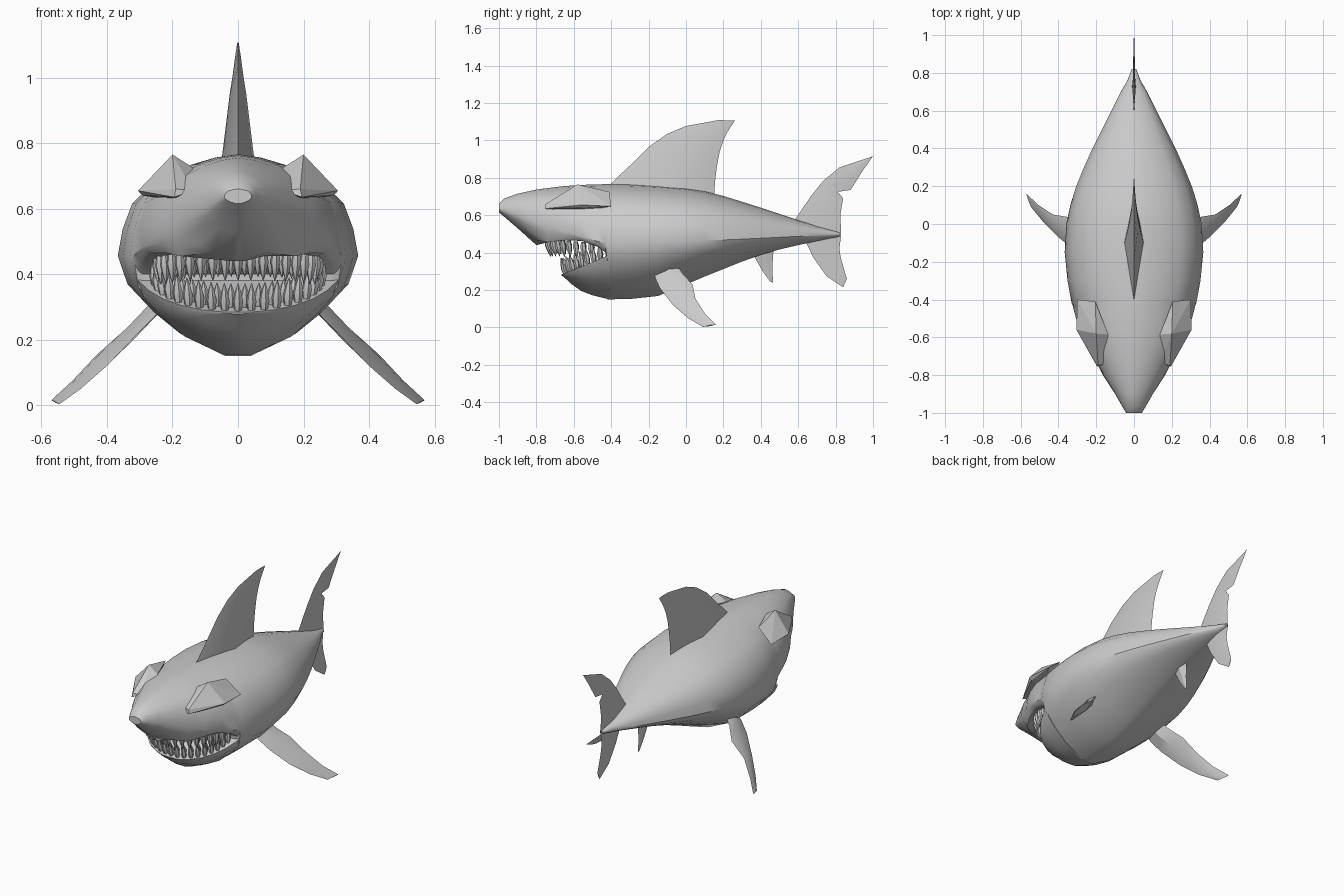
import bpy, bmesh, math
from mathutils import Vector

if "Cube" in bpy.data.objects:
    bpy.data.objects.remove(bpy.data.objects["Cube"])


def finish(name, bm, smooth=35):
    bmesh.ops.remove_doubles(bm, verts=bm.verts, dist=0.0005)
    bmesh.ops.recalc_face_normals(bm, faces=bm.faces)
    me = bpy.data.meshes.new(name)
    bm.to_mesh(me)
    bm.free()
    ob = bpy.data.objects.new(name, me)
    bpy.context.collection.objects.link(ob)
    if smooth:
        bpy.ops.object.select_all(action='DESELECT')
        ob.select_set(True)
        bpy.context.view_layer.objects.active = ob
        bpy.ops.object.shade_smooth_by_angle(angle=math.radians(smooth))
    return ob


def loft(bm, rings):
    rows = [[bm.verts.new(p) for p in r] for r in rings]
    n = len(rows[0])
    for a, b in zip(rows, rows[1:]):
        for i in range(n):
            j = (i + 1) % n
            bm.faces.new((a[i], a[j], b[j], b[i]))
    bm.faces.new(rows[0])
    bm.faces.new(rows[-1])


def mirrored_ring(half, y):
    # half runs from the top centre to the bottom centre
    pts = half + [(-x, z) for x, z in half[-2:0:-1]]
    return [(x, y, z) for x, z in pts]


# Body and upper head: stations are y, half width, top, ridge, bottom
UPPER = [(0, 1), (.2, .97), (.41, .9), (.68, .76), (.88, .53), (.96, .27), (1, 0)]
ROUND = [(.92, -.3), (.72, -.57), (.5, -.78), (.12, -1), (0, -1)]
FLAT = [(.97, -.4), (.94, -.75), (.9, -1), (.4, -1), (0, -1)]
stations = [
    (-1.0, .042, .66, .635, .615, ROUND), (-.97, .06, .69, .625, .59, ROUND),
    (-.9, .1, .715, .6, .53, ROUND), (-.8, .165, .737, .56, .44, ROUND),
    (-.74, .195, .745, .54, .455, FLAT), (-.66, .245, .755, .515, .465, FLAT),
    (-.56, .29, .762, .485, .463, FLAT), (-.47, .315, .765, .46, .43, FLAT),
    (-.43, .325, .766, .45, .40, FLAT), (-.42, .33, .766, .45, .15, ROUND),
    (-.3, .352, .765, .452, .152, ROUND), (-.15, .367, .758, .456, .168, ROUND),
    (0, .358, .745, .46, .23, ROUND), (.1, .337, .728, .464, .272, ROUND),
    (.2, .306, .703, .468, .312, ROUND), (.3, .265, .672, .472, .352, ROUND),
    (.4, .22, .64, .477, .388, ROUND), (.5, .17, .607, .482, .417, ROUND),
    (.6, .12, .573, .487, .44, ROUND), (.7, .07, .541, .492, .462, ROUND),
    (.76, .035, .525, .495, .473, ROUND), (.82, .012, .507, .497, .486, ROUND)]
rings = []
for y, w, top, ridge, bot, low in stations:
    half = [(a * w, ridge + b * (top - ridge)) for a, b in UPPER]
    half += [(a * w, ridge + b * (ridge - bot)) for a, b in low]
    rings.append(mirrored_ring(half, y))
bm = bmesh.new()
loft(bm, rings)
finish("body", bm)

# Lower jaw: y, half width, rim, bottom
JAW = [(0, 0), (.5, 0), (.92, 0), (1, 0), (.92, -.25), (.74, -.5), (.52, -.75), (.12, -1), (0, -1)]
rings = []
for y, w, rim, bot in [(-.41, .313, .388, .15), (-.5, .272, .35, .172), (-.56, .23, .325, .195),
                       (-.61, .175, .305, .23), (-.645, .11, .291, .262), (-.665, .05, .285, .278)]:
    rings.append(mirrored_ring([(a * w, rim + b * (rim - bot)) for a, b in JAW], y))
bm = bmesh.new()
loft(bm, rings)
finish("lower_jaw", bm)


# Fins: each section is leading point, trailing point, half thickness
def fin(name, sections, normal, mirror=False):
    bm = bmesh.new()
    for s in ((1, -1) if mirror else (1,)):
        flip = Vector((s, 1, 1))
        rings = []
        for lead, trail, t in sections:
            a, b, n = Vector(lead), Vector(trail), Vector(normal) * t
            m = a.lerp(b, .55)
            rings.append([p * flip for p in (a, m + n, b, m - n)])
        loft(bm, rings)
    return finish(name, bm, 30)


def flat_fin(name, rows):
    return fin(name, [((0, a, b), (0, c, d), t) for a, b, c, d, t in rows], (1, 0, 0))


flat_fin("dorsal_fin", [
    (-.43, .74, .15, .69, .055), (-.37, .80, .155, .78, .045), (-.3, .865, .165, .86, .036),
    (-.2, .965, .18, .94, .025), (-.1, 1.035, .2, 1.0, .015), (0, 1.077, .225, 1.05, .009),
    (.17, 1.108, .262, 1.107, .002)])
flat_fin("tail_fin", [
    (.84, .215, .86, .26, .002), (.75, .275, .828, .37, .005), (.68, .375, .82, .42, .007),
    (.62, .5, .83, .5, .01), (.585, .58, .825, .6, .009), (.67, .705, .84, .69, .006),
    (.71, .755, .812, .725, .005), (.735, .785, .88, .735, .005), (.82, .855, .94, .83, .004),
    (.99, .912, 1.0, .917, .001)])
flat_fin("anal_fin", [
    (.33, .42, .47, .43, .02), (.37, .37, .465, .38, .015), (.41, .30, .462, .32, .008),
    (.45, .245, .465, .24, .002)])
fin("pectoral_fins", [
    ((.21, -.17, .32), (.23, -.05, .34), .02), ((.26, -.165, .265), (.28, -.02, .29), .02),
    ((.315, -.14, .21), (.335, .035, .23), .02), ((.4, -.07, .12), (.43, .05, .155), .016),
    ((.48, .01, .05), (.505, .1, .075), .011), ((.545, .09, .003), (.57, .16, .015), .004)],
    (.7, 0, .7), True)

# Angular brows
for s, side in ((1, "right"), (-1, "left")):
    bm = bmesh.new()
    for x, y, z in [(.2, -.58, .765), (.195, -.755, .635), (.19, -.75, .66), (.137, -.735, .655),
                    (.137, -.585, .725), (.205, -.41, .725), (.3, -.4, .648),
                    (.305, -.56, .655), (.29, -.56, .64), (.18, -.56, .62)]:
        bm.verts.new((s * x, y, z))
    bmesh.ops.convex_hull(bm, input=bm.verts)
    finish("brow_" + side, bm, 0)


# Teeth: leaf-shaped spikes set along the two lips
def tooth(bm, base, tip, r):
    base, tip = Vector(base), Vector(tip)
    d = tip - base
    u = d.orthogonal().normalized()
    v = d.cross(u).normalized()
    rings = []
    for h, k in ((0, .7), (.35, 1), (.7, .6), (1, .06)):
        rings.append([base + d * h + (u * math.cos(a) + v * math.sin(a)) * r * k
                      for a in (i * math.pi / 3 for i in range(6))])
    loft(bm, rings)


for name, up in (("upper_teeth", False), ("lower_teeth", True)):
    bm = bmesh.new()
    for row, count in ((0, 19), (1, 16)):
        for i in range(count):
            t = math.radians(-82 + 164 * i / (count - 1))
            sx, cy = math.sin(t), math.cos(t)
            if up:
                k = 1 - .13 * row
                x, y = .255 * k * sx, -.43 - .215 * k * cy
                z = .28 + (y + .66) * .42
                tip = (x * 1.03, y - .025 * cy, z + .085 - .012 * row)
            else:
                k = 1 - .12 * row
                x, y = .25 * k * sx, -.47 - .275 * k * cy
                z = .468 - .015 * abs(sx) ** 4
                tip = (x * .98, y + .02 * cy, z - .088 + .012 * row)
            tooth(bm, (x, y, z), tip, .016)
    finish(name, bm, 50)
